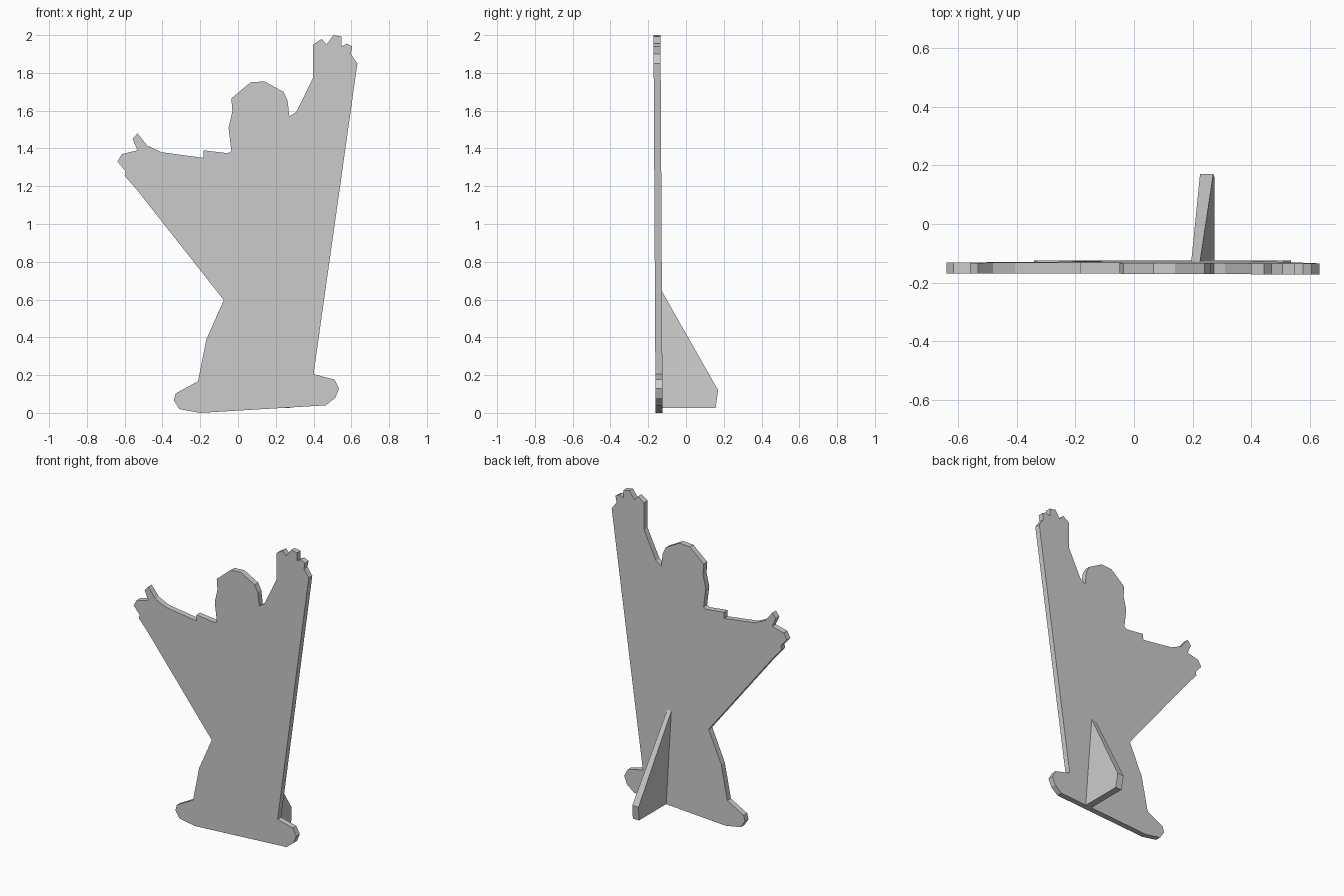
import bpy, bmesh

if "Cube" in bpy.data.objects:
    bpy.data.objects.remove(bpy.data.objects["Cube"])

def add_prism(name, front, back):
    """Solid between two matching closed loops of points."""
    bm = bmesh.new()
    a = [bm.verts.new(p) for p in front]
    b = [bm.verts.new(p) for p in back]
    bm.faces.new(a)
    bm.faces.new(b[::-1])
    n = len(a)
    for i in range(n):
        j = (i + 1) % n
        bm.faces.new((a[j], a[i], b[i], b[j]))
    bmesh.ops.recalc_face_normals(bm, faces=bm.faces)
    bmesh.ops.triangulate(bm, faces=[f for f in bm.faces if len(f.verts) > 4])
    mesh = bpy.data.meshes.new(name)
    bm.to_mesh(mesh)
    bm.free()
    obj = bpy.data.objects.new(name, mesh)
    bpy.context.collection.objects.link(obj)
    return obj

# Silhouette sections (x, z), counter-clockwise from the base
right_foot = [(-.20, .0), (.465, .04), (.515, .08), (.535, .13), (.51, .177), (.40, .205)]
raised_hand = [(.632, 1.85), (.597, 1.90), (.605, 1.94), (.575, 1.955), (.548, 1.94),
               (.548, 1.992), (.505, 2.0), (.468, 1.95), (.443, 1.98), (.398, 1.95),
               (.398, 1.775)]
head = [(.31, 1.595), (.272, 1.57), (.262, 1.655), (.24, 1.70), (.14, 1.755),
        (.066, 1.75), (-.035, 1.665), (-.03, 1.595), (-.05, 1.51), (-.035, 1.385),
        (-.055, 1.375)]
left_arm = [(-.183, 1.39), (-.183, 1.35), (-.405, 1.38), (-.48, 1.415), (-.532, 1.48),
            (-.558, 1.45), (-.532, 1.39), (-.615, 1.37), (-.638, 1.33), (-.595, 1.28),
            (-.60, 1.255), (-.537, 1.183)]
left_leg = [(-.075, .597), (-.167, .39), (-.212, .167), (-.33, .103), (-.34, .066),
            (-.31, .02)]
outline = right_foot + raised_hand + head + left_arm + left_leg

# Cutout panel, leaning slightly forward
lean, thickness = -.0055, .037
add_prism("cutout_panel",
          [(x, -.161 + lean * z, z) for x, z in outline],
          [(x, -.161 + thickness + lean * z, z) for x, z in outline])

# Rear support fin, (y, z) profile with left and right x at each corner
fin = [(-.13, .027, .23, .275), (.157, .027, .23, .275),
       (.17, .12, .225, .27), (-.128, .645, .195, .225)]
add_prism("support_fin",
          [(l, y, z) for y, z, l, r in fin],
          [(r, y, z) for y, z, l, r in fin])
